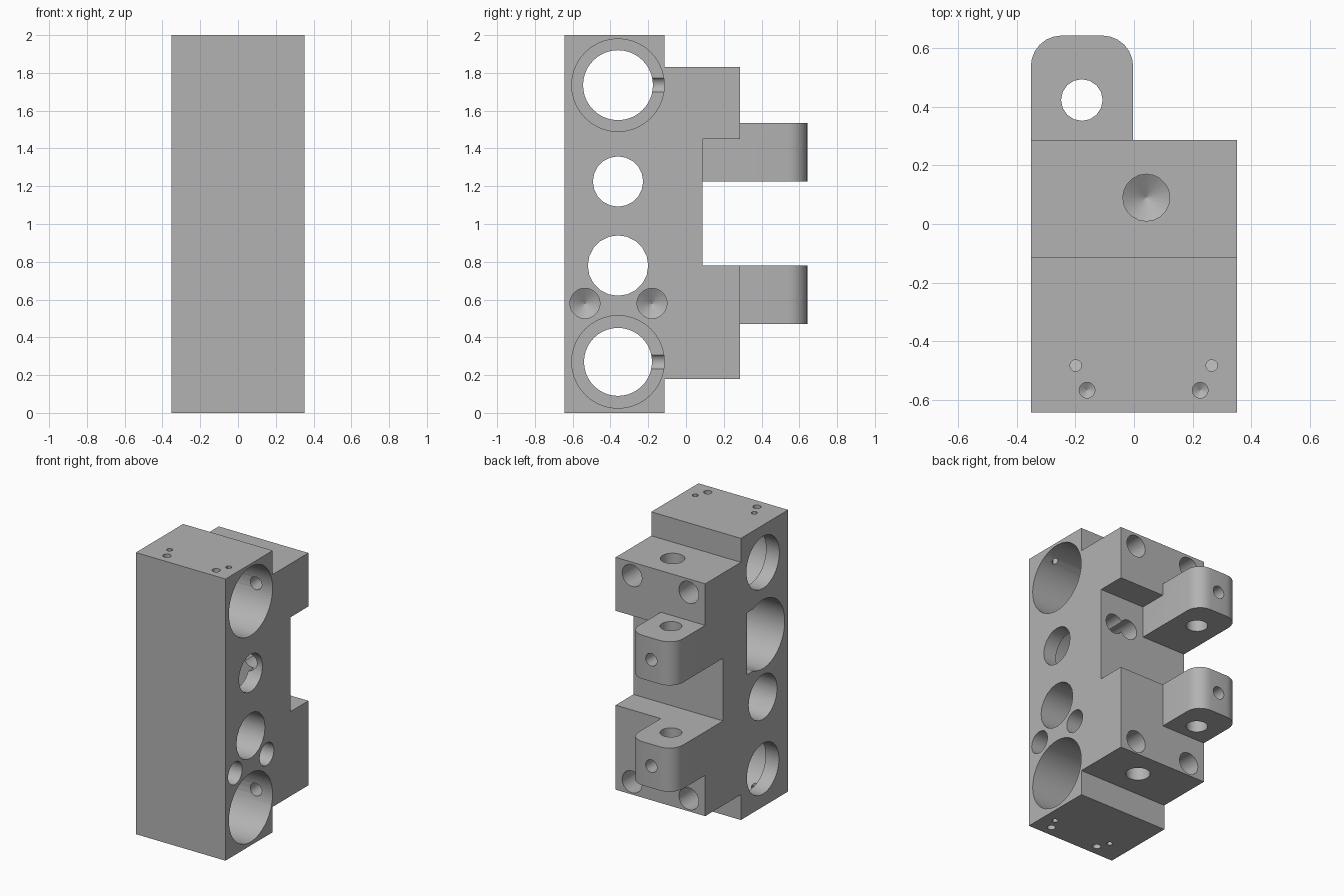
import bpy, bmesh, math
from mathutils import Vector

if "Cube" in bpy.data.objects:
    bpy.data.objects.remove(bpy.data.objects["Cube"])

X, Y, Z = Vector((1, 0, 0)), Vector((0, 1, 0)), Vector((0, 0, 1))
cutters = []


def make_object(name, bm):
    bmesh.ops.recalc_face_normals(bm, faces=bm.faces)
    mesh = bpy.data.meshes.new(name)
    bm.to_mesh(mesh)
    bm.free()
    ob = bpy.data.objects.new(name, mesh)
    bpy.context.collection.objects.link(ob)
    return ob


def prism(name, points, sweep):
    """Extrude a flat outline of 3D points along a vector."""
    bm = bmesh.new()
    face = bm.faces.new([bm.verts.new(p) for p in points])
    ext = bmesh.ops.extrude_face_region(bm, geom=[face], use_keep_orig=True)
    bmesh.ops.translate(bm, vec=sweep, verts=[g for g in ext["geom"] if isinstance(g, bmesh.types.BMVert)])
    return make_object(name, bm)


def drill(start, direction, steps, sides=20):
    """Turned cutter: steps are (radius, depth) pairs; the mouth overshoots the surface."""
    q = direction.to_track_quat('Z', 'Y')
    bm = bmesh.new()
    rings = []
    for r, d in [(steps[0][0], -0.03)] + steps:
        rings.append([bm.verts.new(Vector(start) + q @ Vector(
            (r * math.cos(i * math.tau / sides), r * math.sin(i * math.tau / sides), d)))
            for i in range(sides)])
    for a, b in zip(rings, rings[1:]):
        for i in range(sides):
            j = (i + 1) % sides
            bm.faces.new((a[i], a[j], b[j], b[i]))
    bm.faces.new(rings[0])
    bm.faces.new(rings[-1])
    cutters.append(make_object("hole_cutter", bm))


def blind(r, depth):
    """Drilled hole with a conical bottom."""
    return [(r, depth), (0.001, depth + r * 0.6)]


# Main block: stepped side profile with the rear slot
profile = [(-.643, 0), (-.113, 0), (-.113, .18), (.287, .18), (.287, .78), (.087, .78),
           (.087, 1.45), (.287, 1.45), (.287, 1.83), (-.113, 1.83), (-.113, 2), (-.643, 2)]
block = prism("drilled_block", [(-.352, y, z) for y, z in profile], X * .704)

# Two rounded hinge lugs
r = .105
lugs = []
for z0, y0 in ((.47, .2), (1.225, .05)):
    pts = [(-.352, y0, z0), (-.003, y0, z0)]
    for cx, a0 in ((-.003 - r, 0), (-.352 + r, 90)):
        for k in range(7):
            a = math.radians(a0 + 15 * k)
            pts.append((cx + r * math.cos(a), .643 - r + r * math.sin(a), z0))
    lugs.append(prism("hinge_lug", pts, Z * .31))

# Hinge pin hole and the set screw holes in the lug ends
drill((-.178, .423, 1.535), -Z, [(.071, 1.10)], 16)
for z in (.625, 1.38):
    drill((-.178, .643, z), -Y, [(.045, .2)], 16)

# Cross bores: deep counterbores from the right, plain bore, D-shaped pocket from the left
for z, rad in ((1.735, .185), (.27, .18)):
    drill((.352, -.36, z), -X, [(.245, .6), (rad, .6), (rad, .8)], 40)
drill((.352, -.36, .78), -X, [(.16, .8)])
drill((.352, -.36, 1.225), -X, [(.133, .3)])
outline = [(-.18, -.22), (-.18, .22)]
for k in range(25):
    a = math.radians(64 + k * (232 / 24))
    outline.append((-.36 + .245 * math.cos(a), .245 * math.sin(a)))
cutters.append(prism("pocket_cutter", [(-.4, y, 1.225 + z) for y, z in outline], X * .65))

# Pair of blind holes in the right side
for y in (-.535, -.18):
    drill((.352, y, .58), -X, blind(.08, .3))

# Bolt holes in the back, stepping down into the counterbores
for x in (-.223, .223):
    for z in (.27, 1.735):
        drill((x, .287, z), -Y, [(.078, .25), (.045, .25), (.045, .52)])

# Slot floor holes into the pocket
for x in (.12, .24):
    drill((x, .087, 1.235), -Y, [(.07, .35)])

# Vertical holes, the same from top and bottom
for z_end, z_step, d in ((2, 1.83, -Z), (0, .18, Z)):
    drill((.042, .09, z_step), d, blind(.08, .2))
    for side in (-1, 1):
        drill((.033 + side * .193, -.567, z_end), d, blind(.027, .1), 14)
        drill((.033 + side * .232, -.483, z_end), d, [(.02, .25)], 12)

# Join the lugs and cut every hole
for ob, op in [(o, 'UNION') for o in lugs] + [(o, 'DIFFERENCE') for o in cutters]:
    ob.hide_render = True
    mod = block.modifiers.new(op.lower(), 'BOOLEAN')
    mod.operation, mod.object, mod.solver = op, ob, 'EXACT'
mesh = bpy.data.meshes.new_from_object(block.evaluated_get(bpy.context.evaluated_depsgraph_get()))
block.modifiers.clear()
block.data = mesh
for ob in lugs + cutters:
    bpy.data.objects.remove(ob)

# Plain grey metal, smooth bores with sharp edges
mat = bpy.data.materials.new("plain_grey")
mat.diffuse_color = (.45, .45, .45, 1)
mat.use_nodes = True
mat.node_tree.nodes["Principled BSDF"].inputs["Base Color"].default_value = mat.diffuse_color
mesh.materials.clear()
mesh.materials.append(mat)
bpy.context.view_layer.objects.active = block
block.select_set(True)
bpy.ops.object.shade_smooth_by_angle(angle=math.radians(30))
